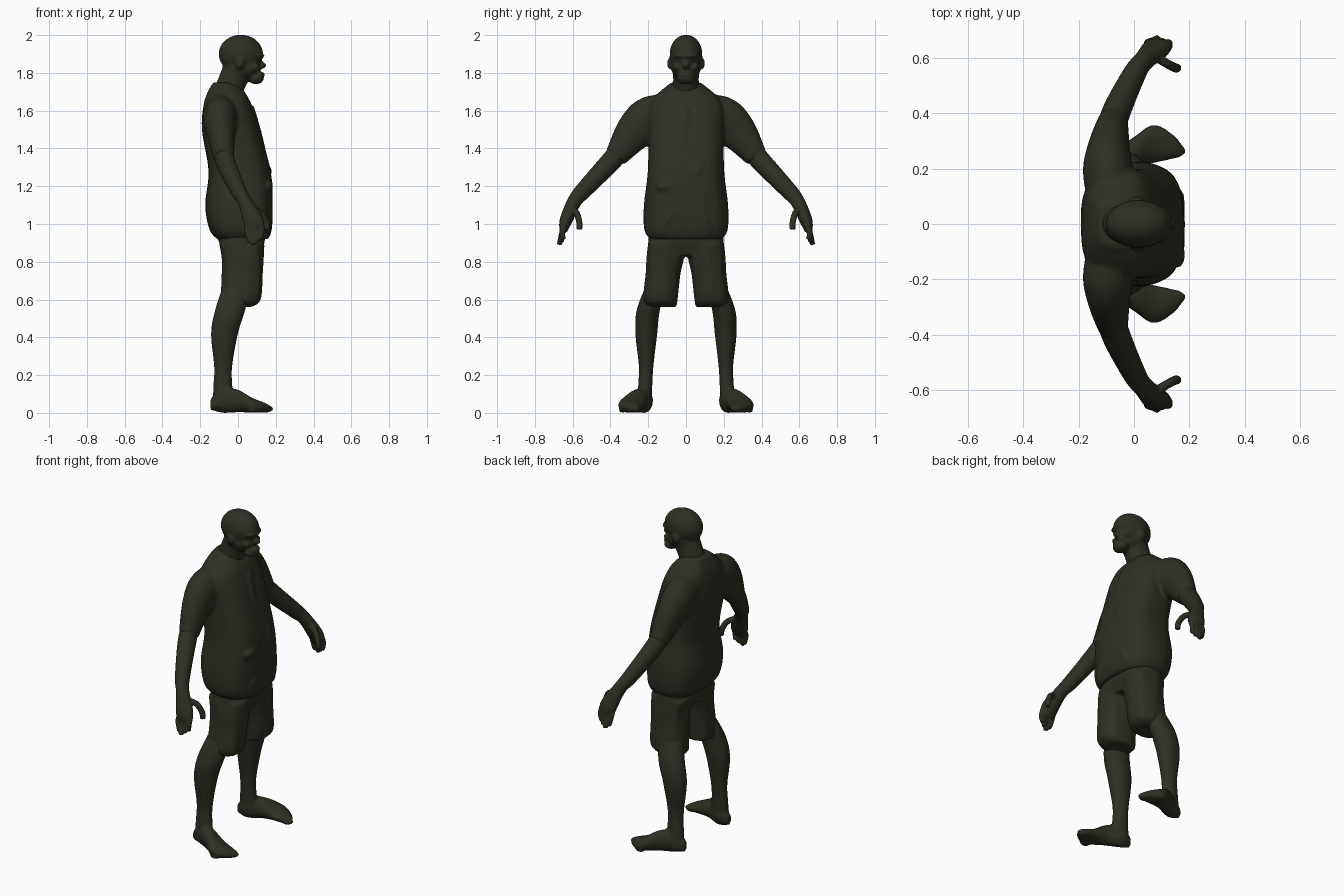
import bpy, bmesh, math
from mathutils import Vector

default_cube = bpy.data.objects.get("Cube")
if default_cube:
    bpy.data.objects.remove(default_cube)

olive = bpy.data.materials.new("dark_olive")
olive.use_nodes = True
colour = (.028, .028, .018, 1)
olive.diffuse_color = colour
shader = olive.node_tree.nodes["Principled BSDF"]
shader.inputs["Base Color"].default_value = colour
shader.inputs["Roughness"].default_value = .9

UP = Vector((0, 0, 1))
FORWARD = Vector((1, 0, 0))
SIDES = {"left": 1, "right": -1}


def smooth_path(sections, steps=5):
    """Run a smooth spline through the given sections."""
    dense = []
    last = len(sections) - 1
    for i in range(last):
        near = [sections[min(max(i + k, 0), last)] for k in range(-1, 3)]
        for step in range(steps):
            t = step / steps
            dense.append([q + t / 2 * (r - p + t * (2 * p - 5 * q + 4 * r - s + t * (3 * (q - r) + s - p)))
                          for p, q, r, s in zip(*near)])
    return dense + [sections[-1]]


def loft(bm, sections, axis=None, power=2, side=1, ripple=0, segments=32):
    """Skin rings (x, y, z, radius_a, radius_b) along a path; side flips y."""
    sections = smooth_path(sections)
    centres = [Vector(section[:3]) for section in sections]
    rings = []
    for i, (centre, section) in enumerate(zip(centres, sections)):
        before, after = centres[max(i - 1, 0)], centres[min(i + 1, len(centres) - 1)]
        tangent = axis or (after - before).normalized()
        reference = FORWARD if abs(tangent.x) < .9 else Vector((0, 1, 0))
        across = (reference - tangent * reference.dot(tangent)).normalized()
        other = tangent.cross(across)
        ring = []
        for k in range(segments):
            angle = math.tau * k / segments
            wave = 1 + ripple * math.sin(8 * angle + i / 5)
            c, s = math.cos(angle), math.sin(angle)
            point = centre + across * section[3] * wave * math.copysign(abs(c) ** (2 / power), c)
            point += other * section[4] * wave * math.copysign(abs(s) ** (2 / power), s)
            ring.append(bm.verts.new((point.x, point.y * side, point.z)))
        rings.append(ring)
    faces = [bm.faces.new(rings[0]), bm.faces.new(rings[-1])]
    for low, high in zip(rings, rings[1:]):
        for k in range(segments):
            n = (k + 1) % segments
            faces.append(bm.faces.new((low[k], low[n], high[n], high[k])))
    bmesh.ops.recalc_face_normals(bm, faces=faces)


def column(bm, rows, **options):
    """Loft level rings given as (z, back, front, y_min, y_max)."""
    sections = [((back + front) / 2, (inner + outer) / 2, z, (front - back) / 2, (outer - inner) / 2)
                for z, back, front, inner, outer in rows]
    loft(bm, sections, axis=UP, **options)


def tube(bm, radius, points, side=1):
    """Round cord of constant thickness through a few points."""
    loft(bm, [(*point, radius, radius) for point in points], side=side, segments=16)


def ball(bm, centre, size):
    sphere = bmesh.ops.create_uvsphere(bm, u_segments=24, v_segments=16, radius=1)
    for vert in sphere["verts"]:
        vert.co = Vector(c + p * s for c, p, s in zip(centre, vert.co, size))


def finish(bm, name, voxel, smoothing):
    """Fuse the overlapping volumes into one soft surface."""
    mesh = bpy.data.meshes.new(name)
    bm.to_mesh(mesh)
    bm.free()
    part = bpy.data.objects.new(name, mesh)
    bpy.context.collection.objects.link(part)
    mesh.materials.append(olive)
    fuse = part.modifiers.new("fuse", 'REMESH')
    fuse.mode = 'VOXEL'
    fuse.voxel_size = voxel
    fuse.use_smooth_shade = True
    soften = part.modifiers.new("soften", 'SMOOTH')
    soften.iterations = smoothing


# Head: skull, jaw, neck, muzzle, nose, brow, cheeks and ears
head = bmesh.new()
ball(head, (.015, 0, 1.9), (.118, .087, .102))
ball(head, (.02, 0, 1.83), (.1, .08, .07))
loft(head, [(-.06, 0, 1.65, .09, .1), (-.04, 0, 1.73, .075, .07), (0, 0, 1.82, .08, .07)])
ball(head, (.095, 0, 1.77), (.042, .05, .03))
ball(head, (.1, 0, 1.79), (.043, .04, .02))
ball(head, (.12, 0, 1.84), (.03, .02, .02))
ball(head, (.1, 0, 1.89), (.04, .065, .015))
for side in SIDES.values():
    ball(head, (.01, .085 * side, 1.85), (.025, .015, .03))
    ball(head, (.085, .05 * side, 1.83), (.03, .02, .02))
finish(head, "head", .007, 5)

# Loose shirt: body, sleeves, collar, open front edge and folds
shirt = bmesh.new()
profile = ((.92, -.11, .16, .19), (.97, -.15, .178, .22), (1.1, -.173, .183, .222),
           (1.28, -.156, .173, .202), (1.5, -.192, .115, .2), (1.63, -.183, .07, .195),
           (1.7, -.16, .035, .14), (1.75, -.13, -.03, .07))
column(shirt, [(z, back, front, -half, half) for z, back, front, half in profile],
       power=2.7, ripple=.007)
for side in SIDES.values():
    loft(shirt, [(-.09, .12, 1.58, .085, .11), (-.095, .2, 1.55, .09, .12),
                 (-.09, .28, 1.48, .075, .1), (-.075, .375, 1.35, .054, .06)], side=side)
    tube(shirt, .018, [(-.12, .06, 1.73), (-.03, .08, 1.72), (.06, .02, 1.63)], side)
    tube(shirt, .018, [(.03, .17, 1.5), (.1, .12, 1.37), (.15, .1, 1.22)], side)
    tube(shirt, .013, [(.173, .04, 1.07), (.17, .1, 1.02), (.155, .12, .95)], side)
tube(shirt, .017, [(.07, 0, 1.62), (.115, -.01, 1.46), (.17, -.02, 1.2)])
ball(shirt, (.16, -.11, 1.2), (.025, .05, .03))
ball(shirt, (.16, .06, 1.28), (.02, .03, .03))
finish(shirt, "shirt", .0095, 7)

# Knee-length shorts with fluted hems
shorts = bmesh.new()
column(shorts, [(1, -.13, .15, -.19, .19), (.9, -.1, .14, -.2, .2), (.83, -.08, .12, -.2, .2)],
       power=2.6)
for side in SIDES.values():
    column(shorts, [(.9, -.1, .14, .01, .2), (.82, -.085, .135, .012, .208), (.74, -.085, .13, .03, .212),
                    (.6, -.09, .12, .045, .225), (.56, -.08, .07, .05, .19)],
           power=2.5, side=side, ripple=.02)
finish(shorts, "shorts", .009, 5)

for label, side in SIDES.items():
    # Bare forearm and palm
    arm = bmesh.new()
    loft(arm, [(-.08, .31, 1.44, .045, .055), (-.07, .39, 1.34, .052, .055), (0, .54, 1.18, .042, .045),
               (.035, .59, 1.12, .037, .038), (.08, .635, 1.02, .053, .034), (.09, .65, .96, .045, .02)],
         side=side)
    # Four hanging fingers and a thumb
    for i in range(4):
        x = .05 + i / 40
        y = .67 - .01 * abs(i - 1)
        z = .89 + .015 * abs(i - 1)
        tube(arm, .015, [(x, .64, 1), (x, .655, .96), (.03 + x * .7, y, z)], side)
    tube(arm, .017, [(.07, .61, 1.08), (.12, .58, 1.06), (.15, .565, 1.01), (.155, .565, .97)], side)
    finish(arm, label + "_arm", .006, 4)

    # Bare lower leg
    leg = bmesh.new()
    column(leg, [(.7, -.07, .07, .09, .2), (.55, -.12, .04, .137, .26), (.42, -.143, 0, .152, .268),
                 (.25, -.127, -.03, .172, .25), (.15, -.13, -.03, .178, .253), (.03, -.137, -.02, .18, .26)],
           side=side)
    # Foot turned slightly outward, with toes along its front edge
    loft(leg, [(-.145, .215, .045, .02, .03), (-.08, .22, .065, .045, .065), (0, .26, .063, .055, .06),
               (.07, .29, .042, .07, .04), (.14, .28, .028, .045, .026), (.185, .262, .02, .01, .01)],
         axis=FORWARD, side=side)
    for i in range(4):
        radius = .022 - i / 500
        ball(leg, (.15 - i / 42, (.26 + i / 38) * side, radius), (.03, radius, radius))
    finish(leg, label + "_leg", .008, 5)
